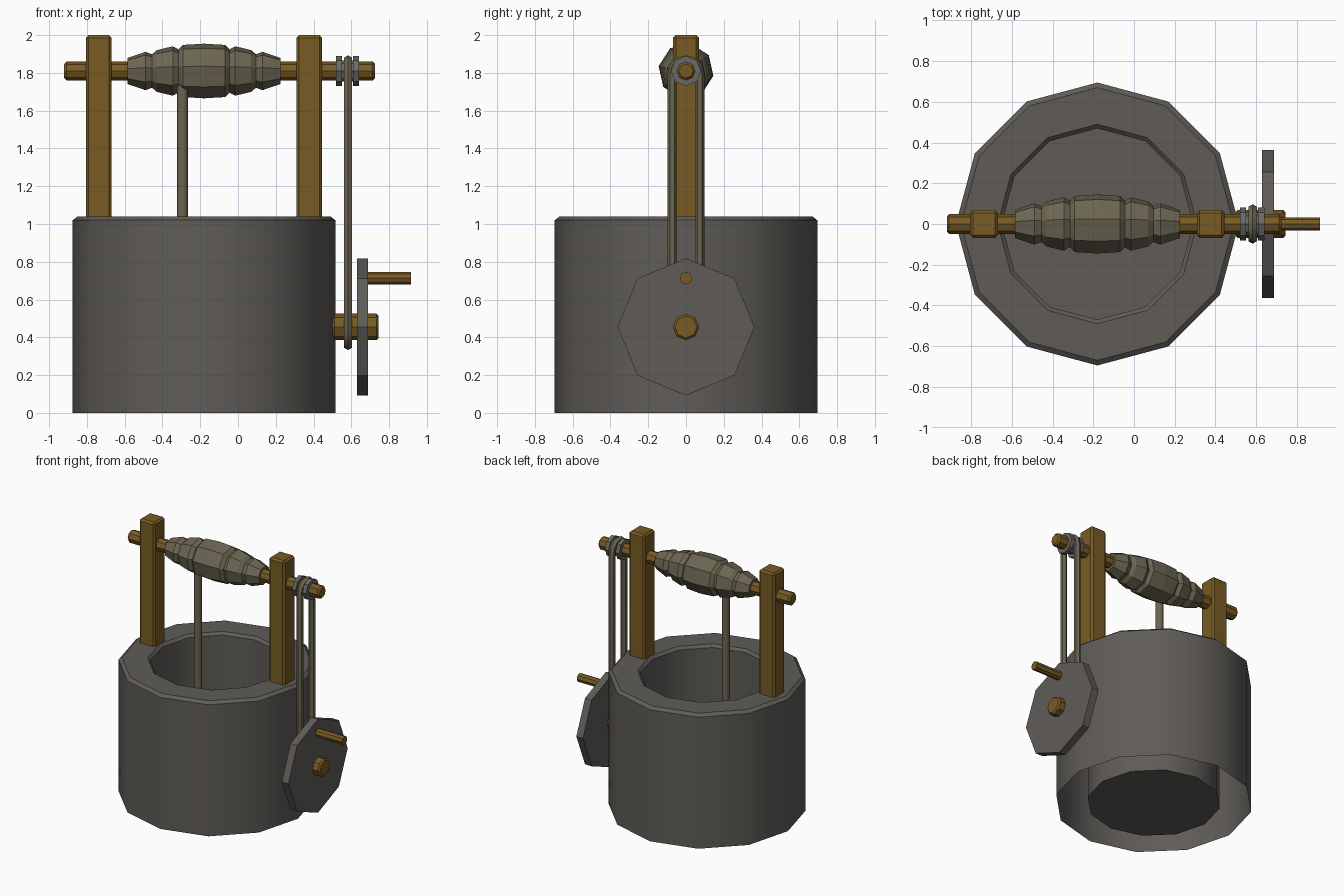
import bpy, bmesh, math
from mathutils import Vector

if "Cube" in bpy.data.objects:
    bpy.data.objects.remove(bpy.data.objects["Cube"])


def material(name, rgb):
    m = bpy.data.materials.new(name)
    m.diffuse_color = (*rgb, 1)
    m.use_nodes = True
    m.node_tree.nodes["Principled BSDF"].inputs["Base Color"].default_value = m.diffuse_color
    return m


STONE = material("grey stone", (0.115, 0.107, 0.097))
WOOD = material("brown wood", (0.19, 0.105, 0.017))
ROPE = material("tan rope", (0.148, 0.130, 0.083))
METAL = material("grey metal", (0.14, 0.14, 0.135))


def finish(name, bm, mat, smooth=None):
    bmesh.ops.recalc_face_normals(bm, faces=bm.faces)
    me = bpy.data.meshes.new(name)
    bm.to_mesh(me)
    bm.free()
    me.materials.append(mat)
    ob = bpy.data.objects.new(name, me)
    bpy.context.collection.objects.link(ob)
    if smooth:
        bpy.ops.object.select_all(action='DESELECT')
        ob.select_set(True)
        bpy.context.view_layer.objects.active = ob
        bpy.ops.object.shade_smooth_by_angle(angle=math.radians(smooth))
    return ob


def lathe(name, profile, origin, axis, sides, mat, start=0, smooth=None, caps=(True, True)):
    """Spin (position along axis, radius) points around the x or z axis."""
    bm = bmesh.new()
    rings = []
    for t, r in profile:
        ring = []
        for i in range(sides):
            a = math.radians(start) + math.tau * i / sides
            c, s = r * math.cos(a), r * math.sin(a)
            p = Vector((t, c, s)) if axis == 'x' else Vector((c, s, t))
            ring.append(bm.verts.new(p + Vector(origin)))
        rings.append(ring)
    for a, b in zip(rings, rings[1:]):
        for i in range(sides):
            j = (i + 1) % sides
            bm.faces.new((a[i], a[j], b[j], b[i]))
    for ring, cap in ((rings[0], caps[0]), (rings[-1], caps[1])):
        if cap:
            bm.faces.new(ring)
    return finish(name, bm, mat, smooth)


def rod(name, x0, x1, z, r, mat, chamfer=0.012, sides=8):
    """Chamfered rod along x."""
    k = chamfer
    prof = [(x0, r - k), (x0 + k, r), (x1 - k, r), (x1, r - k)] if k else [(x0, r), (x1, r)]
    return lathe(name, prof, (0, 0, z), 'x', sides, mat)


CX = -0.18      # centre of the well
SHAFT_Z = 1.81
AXLE_Z = 0.455

# Well: outer wall open below, chamfered rim, inner shaft with a floor
lathe("well", [(0, 0.695), (1.02, 0.695), (1.04, 0.67), (1.04, 0.49), (1.02, 0.47), (0.005, 0.47)],
      (CX, 0, 0), 'z', 12, STONE, smooth=35, caps=(False, True))

# Two bevelled posts on the rim
for side, name in ((-1, "left_post"), (1, "right_post")):
    bm = bmesh.new()
    bmesh.ops.create_cube(bm, size=1)
    for v in bm.verts:
        v.co = Vector((v.co.x * 0.136 + CX + side * 0.557, v.co.y * 0.136, v.co.z * 0.98 + 1.51))
    bmesh.ops.bevel(bm, geom=bm.edges[:], offset=0.014, segments=1, affect='EDGES')
    finish(name, bm, WOOD)

# Windlass shaft
rod("windlass_shaft", -0.92, 0.725, SHAFT_Z, 0.05, WOOD)

# Wound rope: mirrored half profile of swelling coils
half = [(0.405, 0.07), (0.31, 0.103), (0.275, 0.09), (0.25, 0.112), (0.165, 0.133),
        (0.135, 0.116), (0.112, 0.140)]
profile = [(-d, r) for d, r in half] + [(0, 0.147)] + [(d, r) for d, r in reversed(half)]
lathe("rope_coil", profile, (CX, 0, SHAFT_Z), 'x', 8, ROPE, start=-10)

# Rope hanging into the well
lathe("hanging_rope", [(0.01, 0.029), (1.74, 0.029)], (-0.293, -0.07, 0), 'z', 8, ROPE, smooth=50)

# Pulley: two flanges and a core
rod("pulley_flange_inner", 0.52, 0.55, SHAFT_Z, 0.08, METAL, 0)
rod("pulley_flange_outer", 0.61, 0.64, SHAFT_Z, 0.08, METAL, 0)
rod("pulley_core", 0.545, 0.615, SHAFT_Z, 0.056, METAL, 0)

# Drive wheel with axle and crank handle
rod("drive_wheel", 0.63, 0.687, AXLE_Z, 0.363, STONE, 0)
rod("wheel_axle", 0.50, 0.745, AXLE_Z, 0.07, WOOD)
rod("crank_handle", 0.67, 0.915, 0.713, 0.033, WOOD, 0)

# Drive belt: closed rope loop around pulley and axle
R, r, BX, N, S = 0.073, 0.024, 0.583, 6, 6
path = []
for zc, a0 in ((1.796, 0), (0.43, math.pi)):
    for i in range(N + 1):
        a = a0 + math.pi * i / N
        path.append((zc, math.cos(a), math.sin(a)))
bm = bmesh.new()
loops = []
for zc, ny, nz in path:
    ring = []
    for k in range(S):
        b = math.tau * k / S
        d = R + r * math.cos(b)
        ring.append(bm.verts.new((BX + r * math.sin(b), ny * d, zc + nz * d)))
    loops.append(ring)
for a, b in zip(loops, loops[1:] + loops[:1]):
    for k in range(S):
        m = (k + 1) % S
        bm.faces.new((a[k], a[m], b[m], b[k]))
finish("drive_belt", bm, ROPE, 50)
